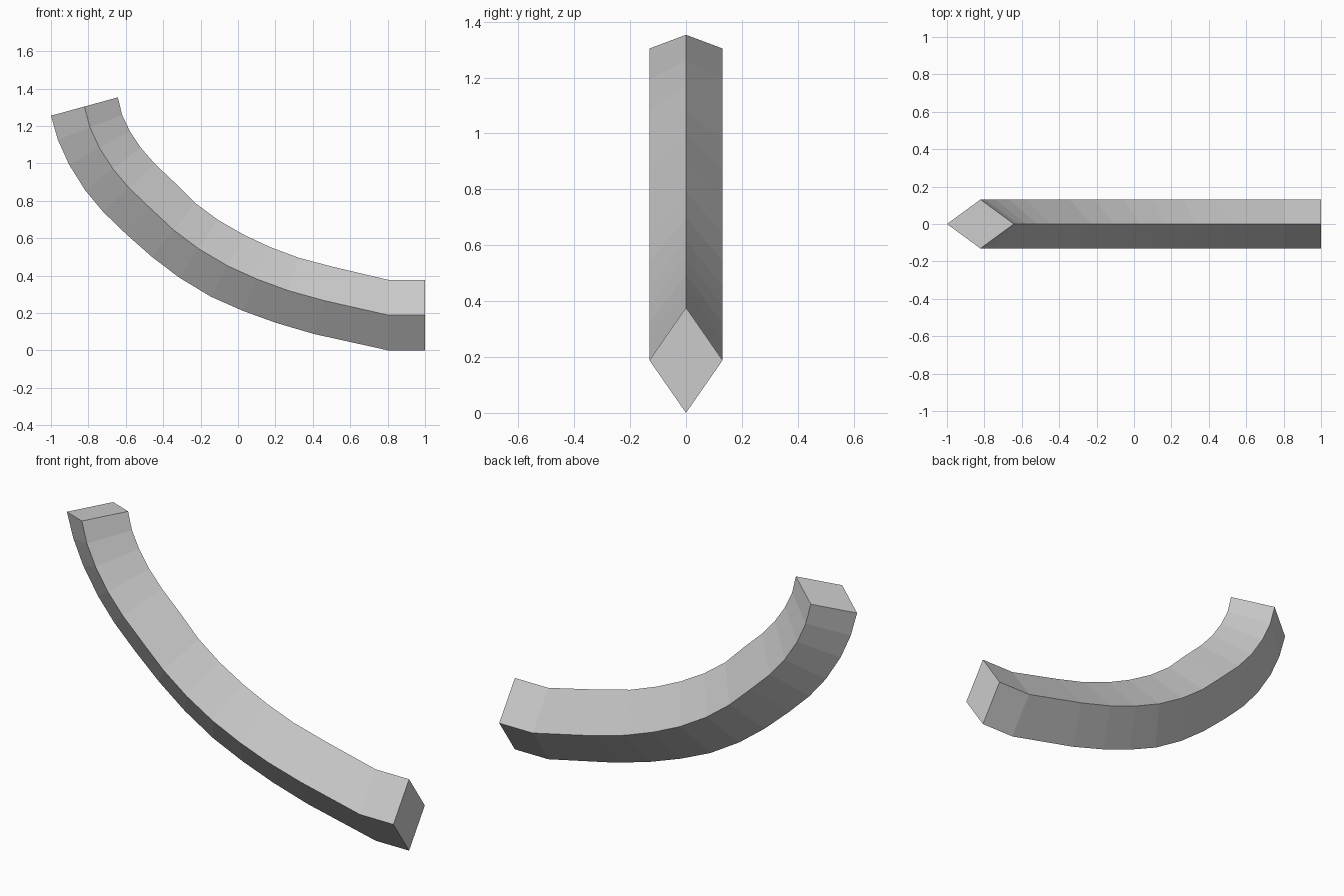
import bpy, bmesh

if "Cube" in bpy.data.objects:
    bpy.data.objects.remove(bpy.data.objects["Cube"])

# Stations along the curve: (bottom x, bottom z, top x, top z)
STATIONS = [
    (-1.00, 1.255, -0.642, 1.353), (-0.963, 1.126, -0.62, 1.26),
    (-0.904, 0.995, -0.578, 1.172), (-0.818, 0.858, -0.519, 1.083),
    (-0.722, 0.742, -0.444, 0.997), (-0.602, 0.626, -0.337, 0.896),
    (-0.46, 0.50, -0.23, 0.789), (-0.312, 0.388, -0.107, 0.698),
    (-0.144, 0.287, 0.032, 0.618), (0.028, 0.211, 0.171, 0.553),
    (0.205, 0.147, 0.326, 0.495), (0.406, 0.088, 0.508, 0.447),
    (0.805, 0.0, 0.805, 0.377), (1.0, 0.0, 1.0, 0.377),
]
HALF_WIDTH = 0.131


def diamond_ring(bm, bx, bz, tx, tz):
    """Four-cornered cross-section: bottom, front, top, back."""
    mx, mz = (bx + tx) / 2, (bz + tz) / 2
    corners = [(bx, 0, bz), (mx, -HALF_WIDTH, mz), (tx, 0, tz), (mx, HALF_WIDTH, mz)]
    return [bm.verts.new(c) for c in corners]


# Curved bar: diamond sections joined along the path and capped
bm = bmesh.new()
rings = [diamond_ring(bm, *s) for s in STATIONS]
for a, b in zip(rings, rings[1:]):
    for i in range(4):
        j = (i + 1) % 4
        bm.faces.new((a[i], a[j], b[j], b[i]))
bm.faces.new(rings[0])
bm.faces.new(rings[-1])
bmesh.ops.recalc_face_normals(bm, faces=bm.faces)

mesh = bpy.data.meshes.new("curved_bar")
bm.to_mesh(mesh)
bm.free()
bar = bpy.data.objects.new("curved_bar", mesh)
bpy.context.collection.objects.link(bar)
